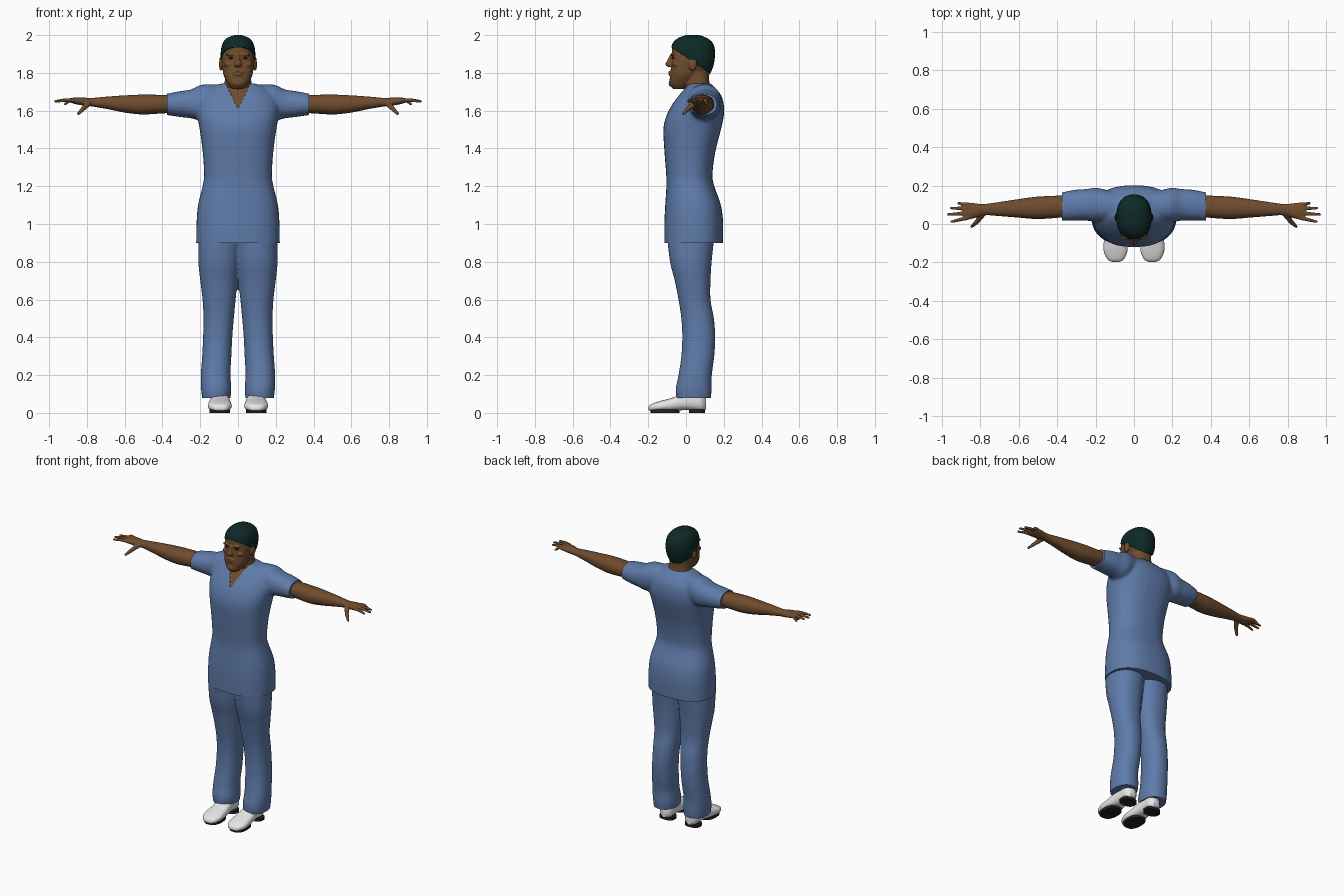
import bpy, bmesh, math
from mathutils import Vector, Matrix

cube = bpy.data.objects.get("Cube")
if cube:
    bpy.data.objects.remove(cube, do_unlink=True)


def material(name, r, g, b):
    mat = bpy.data.materials.new(name)
    mat.use_nodes = True
    mat.diffuse_color = (r, g, b, 1)
    mat.node_tree.nodes["Principled BSDF"].inputs["Base Color"].default_value = (r, g, b, 1)
    return mat


scrubs = material("blue cotton", .115, .2, .4)
skin = material("brown skin", .16, .072, .027)
cap_green = material("dark green cloth", .004, .023, .02)
white = material("white leather", .8, .8, .8)
rubber = material("black rubber", .015, .015, .015)
eye_dark = material("dark eye", .03, .013, .008)


def loft(bm, axis, stations, power=2.2, steps=4, sides=32):
    """Smooth closed tube; station = (position, a min, a max, b min, b max)."""
    rows = [Vector(s) for s in stations]
    path = []
    for i in range(len(rows) - 1):
        p1, p2 = rows[i], rows[i + 1]
        p0, p3 = rows[max(i - 1, 0)], rows[min(i + 2, len(rows) - 1)]
        for k in range(steps):
            t = k / steps
            path.append(p1 + (p2 - p0) * t / 2 + (p0 * 2 - p1 * 5 + p2 * 4 - p3) * t * t / 2
                        + (p1 * 3 - p0 - p2 * 3 + p3) * t ** 3 / 2)
    path.append(rows[-1])
    rings = []
    for t, a0, a1, b0, b1 in path:
        ring = []
        for j in range(sides):
            ang = math.tau * j / sides
            c, s = math.cos(ang), math.sin(ang)
            a = (a0 + a1) / 2 + (a1 - a0) / 2 * math.copysign(abs(c) ** (2 / power), c)
            b = (b0 + b1) / 2 + (b1 - b0) / 2 * math.copysign(abs(s) ** (2 / power), s)
            ring.append(bm.verts.new({"x": (t, a, b), "y": (a, t, b), "z": (a, b, t)}[axis]))
        rings.append(ring)
    faces = [bm.faces.new(rings[0]), bm.faces.new(rings[-1])]
    for r, q in zip(rings, rings[1:]):
        for j in range(sides):
            k = (j + 1) % sides
            faces.append(bm.faces.new((r[j], r[k], q[k], q[j])))
    bmesh.ops.recalc_face_normals(bm, faces=faces)


def ball(bm, centre, radii):
    m = Matrix.Translation(centre) @ Matrix.Diagonal((*radii, 1))
    bmesh.ops.create_uvsphere(bm, u_segments=20, v_segments=12, radius=1, matrix=m)


def finger(bm, points, r0, r1):
    for i, (p, q) in enumerate(zip(points, points[1:])):
        p, q = Vector(p), Vector(q)
        m = Matrix.Translation((p + q) / 2) @ (q - p).to_track_quat("Z", "Y").to_matrix().to_4x4()
        ra, rb = (r0, (r0 + r1) / 2) if i == 0 else ((r0 + r1) / 2, r1)
        bmesh.ops.create_cone(bm, cap_ends=True, segments=16, radius1=ra, radius2=rb,
                              depth=(q - p).length, matrix=m)
        ball(bm, q, (rb, rb, rb))


def mirror(bm):
    geom = bmesh.ops.duplicate(bm, geom=bm.verts[:] + bm.edges[:] + bm.faces[:])["geom"]
    bmesh.ops.scale(bm, vec=(-1, 1, 1), verts=[g for g in geom if isinstance(g, bmesh.types.BMVert)])
    bmesh.ops.reverse_faces(bm, faces=[g for g in geom if isinstance(g, bmesh.types.BMFace)])


def build(name, bm, mats, voxel=0, edit=None):
    """Turn a bmesh into an object, fuse overlapping volumes, then cut details."""
    me = bpy.data.meshes.new(name)
    bm.to_mesh(me)
    bm.free()
    ob = bpy.data.objects.new(name, me)
    bpy.context.collection.objects.link(ob)
    if voxel:
        rm = ob.modifiers.new("fuse", "REMESH")
        rm.mode, rm.voxel_size = "VOXEL", voxel
        sm = ob.modifiers.new("soften", "SMOOTH")
        sm.factor, sm.iterations = .5, 4
        dg = bpy.context.evaluated_depsgraph_get()
        dg.update()
        fused = bpy.data.meshes.new_from_object(ob.evaluated_get(dg))
        ob.modifiers.clear()
        ob.data = fused
        fused.name = name
    ob.data.materials.clear()
    for m in mats:
        ob.data.materials.append(m)
    if edit:
        work = bmesh.new()
        work.from_mesh(ob.data)
        edit(work)
        work.to_mesh(ob.data)
        work.free()
    bpy.ops.object.select_all(action="DESELECT")
    ob.select_set(True)
    bpy.context.view_layer.objects.active = ob
    bpy.ops.object.shade_smooth_by_angle(angle=math.radians(45))


def cut(bm, co, no, faces=None, clear=False):
    faces = faces or bm.faces[:]
    geom = {g for f in faces for g in (*f.verts, *f.edges, f)}
    bmesh.ops.bisect_plane(bm, geom=list(geom), plane_co=co, plane_no=no, clear_outer=clear)
    if clear:
        bmesh.ops.holes_fill(bm, edges=[e for e in bm.edges if e.is_boundary], sides=0)


def push(bm, index, distance):
    bm.normal_update()
    inner = [v for v in bm.verts if all(f.material_index == index for f in v.link_faces)]
    for v, n in [(v, v.normal.copy()) for v in inner]:
        v.co += n * distance


# Tunic: body and short sleeves
bm = bmesh.new()
loft(bm, "x", [(.03, .03, .15, 1.6, 1.735), (.1, .02, .165, 1.59, 1.738), (.19, .01, .188, 1.55, 1.738),
               (.25, .018, .182, 1.56, 1.712), (.31, .018, .178, 1.567, 1.703), (.4, .016, .16, 1.58, 1.685)])
mirror(bm)
body = [(.87, .222, -.115, .195), (1, .22, -.115, .197), (1.1, .212, -.11, .185), (1.2, .188, -.104, .15),
        (1.26, .18, -.105, .14), (1.38, .187, -.114, .155), (1.5, .203, -.12, .185), (1.57, .215, -.105, .2),
        (1.63, .215, -.075, .2), (1.68, .195, -.04, .187), (1.72, .15, -.007, .155), (1.745, .085, .01, .13)]
loft(bm, "z", [(z, -w, w, y0, y1) for z, w, y0, y1 in body], power=2.4)


def tunic_edges(bm):
    cut(bm, (0, 0, .9), (0, 0, -1), clear=True)
    for s in (1, -1):
        cut(bm, (s * .375, 0, 0), (s, 0, 0), clear=True)
    # V neck opening
    for s in (1, -1):
        near = [f for f in bm.faces if f.calc_center_median().z > 1.58
                and abs(f.calc_center_median().x) < .1 and f.calc_center_median().y < .08]
        cut(bm, (0, 0, 1.605), (2.1 * s, 0, -1), near)
    for f in bm.faces:
        c = f.calc_center_median()
        if c.y < .07 and c.z > 1.605 + 2.1 * abs(c.x):
            f.material_index = 1
    push(bm, 1, -.006)


build("tunic", bm, [scrubs, skin], .01, tunic_edges)

# Trousers
bm = bmesh.new()
loft(bm, "z", [(.05, .045, .185, -.045, .128), (.12, .035, .195, -.055, .136), (.2, .04, .197, -.04, .137),
               (.3, .035, .19, -.025, .15), (.4, .03, .185, -.02, .155), (.5, .022, .183, -.025, .148),
               (.6, .012, .188, -.04, .13), (.7, .002, .2, -.06, .13), (.8, -.01, .21, -.085, .136),
               (.93, -.02, .208, -.1, .15)])
mirror(bm)
build("trousers", bm, [scrubs], .01, lambda b: cut(b, (0, 0, .08), (0, 0, -1), clear=True))

# Arms with hands
for side in ("left", "right"):
    bm = bmesh.new()
    loft(bm, "x", [(.33, .04, .15, 1.59, 1.68), (.42, .03, .147, 1.584, 1.684), (.51, .026, .142, 1.58, 1.685),
                   (.6, .033, .13, 1.59, 1.681), (.7, .041, .115, 1.61, 1.674), (.78, .046, .104, 1.623, 1.667),
                   (.82, .034, .107, 1.627, 1.67), (.87, .022, .112, 1.637, 1.669), (.89, .03, .107, 1.645, 1.665)])
    for base, tip, length in ((.1, .108, .915), (.08, .083, .953), (.056, .05, .968), (.033, .012, .95)):
        drop = 1.635 if base == .1 else 1.65
        finger(bm, [(.865, base, 1.655), ((.865 + length) / 2, (base + tip) / 2, 1.656), (length, tip, drop)],
               .012, .007)
    finger(bm, [(.79, .05, 1.64), (.82, .01, 1.61), (.845, -.013, 1.584)], .016, .008)
    if side == "right":
        bmesh.ops.scale(bm, vec=(-1, 1, 1), verts=bm.verts)
        bmesh.ops.reverse_faces(bm, faces=bm.faces)
    build(side + "_arm", bm, [skin], .004)

# Head: neck, skull, face and features
bm = bmesh.new()
for shape in ([(1.66, .085, .01, .15), (1.72, .078, -.004, .132), (1.76, .07, -.01, .123), (1.83, .066, -.01, .125)],
              [(1.79, .055, -.02, .122), (1.84, .082, -.06, .142), (1.9, .088, -.075, .15), (1.95, .08, -.07, .142),
               (1.98, .058, -.042, .112), (1.996, .02, 0, .07)],
              [(1.715, .03, -.07, -.01), (1.74, .052, -.086, .03), (1.78, .074, -.085, .06), (1.82, .082, -.08, .08),
               (1.87, .086, -.076, .1), (1.92, .082, -.072, .1)]):
    loft(bm, "z", [(z, -w, w, y0, y1) for z, w, y0, y1 in shape], power=2.35)
loft(bm, "z", [(1.832, -.015, .015, -.097, -.06), (1.845, -.02, .02, -.11, -.06), (1.87, -.012, .012, -.097, -.06),
               (1.9, -.01, .01, -.083, -.06)])
ball(bm, (0, -.079, 1.745), (.028, .013, .018))
for dz in (-.007, .007):
    ball(bm, (0, -.083, 1.798 + dz), (.027, .011, .006))
for s in (1, -1):
    ball(bm, (s * .036, -.069, 1.897), (.03, .012, .008))
    ball(bm, (s * .05, -.055, 1.845), (.025, .018, .014))
    ball(bm, (s * .09, .035, 1.845), (.011, .022, .034))


def surgical_cap(bm):
    co, no = Vector((0, -.075, 1.935)), Vector((0, .683, 1))
    cut(bm, co, no)
    for f in bm.faces:
        c = f.calc_center_median()
        if (c - co).dot(no) > 0 and not (abs(c.x) > .089 and c.z < 1.87):
            f.material_index = 1
    push(bm, 1, .004)


build("head", bm, [skin, cap_green], .004, surgical_cap)

# Eyes
bm = bmesh.new()
for s in (1, -1):
    ball(bm, (s * .036, -.068, 1.878), (.014, .008, .005))
build("eyes", bm, [eye_dark])

# Shoes with soles and heels
for s, side in ((1, "left"), (-1, "right")):
    for part, mat in (("shoe", white), ("sole", rubber)):
        bm = bmesh.new()
        if part == "shoe":
            loft(bm, "y", [(-.198, .08, .11, .016, .032), (-.185, .053, .137, .01, .046), (-.14, .034, .158, .009, .062),
                           (-.08, .036, .156, .009, .078), (-.02, .043, .148, .014, .1), (.03, .048, .143, .014, .116),
                           (.08, .05, .14, .01, .112), (.106, .072, .118, .02, .08)], power=2.5)
        else:
            for y0, y1 in ((-.188, -.035), (.015, .1)):
                loft(bm, "z", [(0, .042, .15, y0, y1), (.018, .042, .15, y0, y1)], power=2.5, steps=1)
        if s < 0:
            bmesh.ops.scale(bm, vec=(-1, 1, 1), verts=bm.verts)
            bmesh.ops.reverse_faces(bm, faces=bm.faces)
        build(side + "_" + part, bm, [mat])
